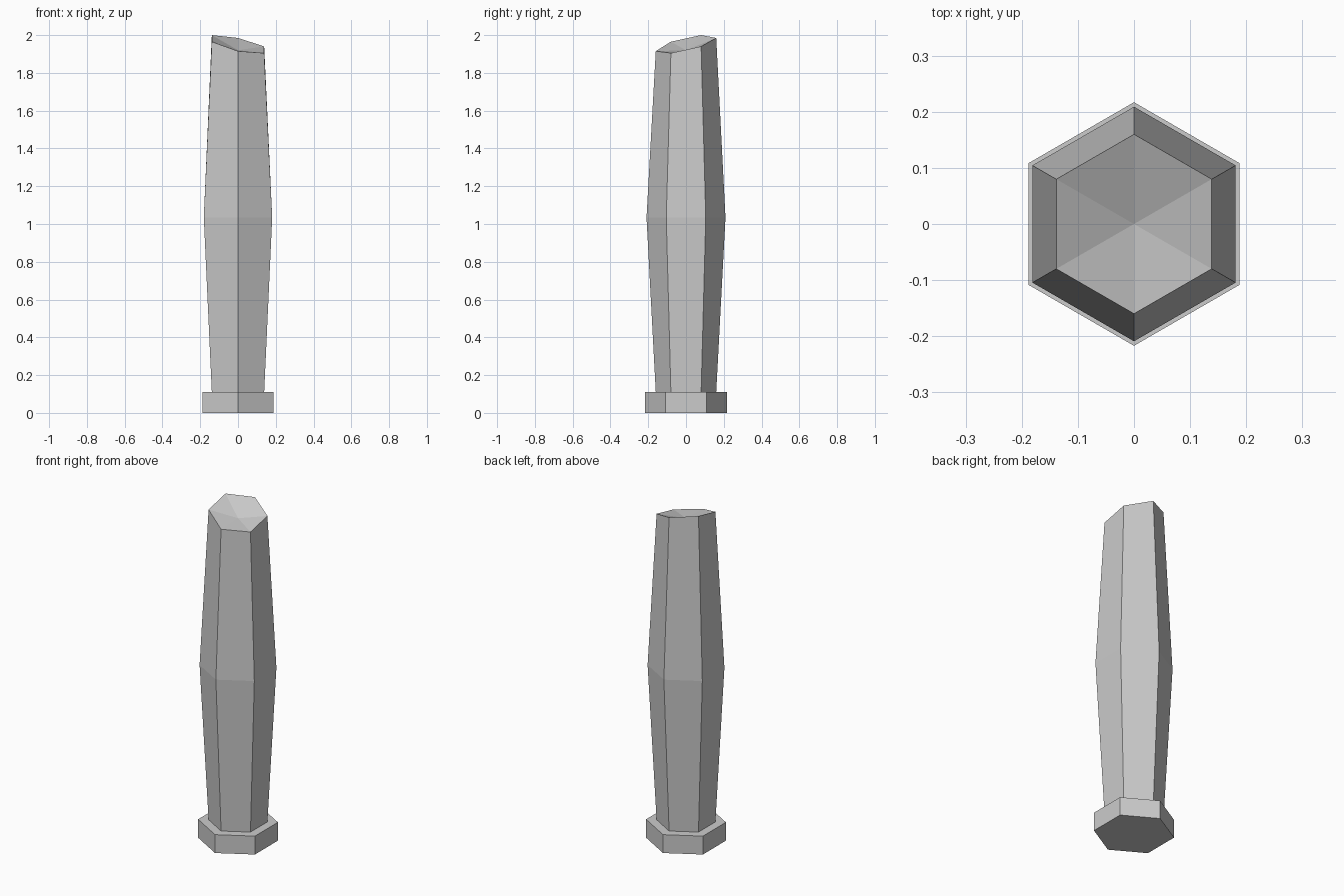
import bpy, bmesh
from math import cos, sin, radians

if "Cube" in bpy.data.objects:
    bpy.data.objects.remove(bpy.data.objects["Cube"])


def hex_ring(bm, radius, heights):
    """Six vertices, counter-clockwise, starting at the back-right corner."""
    return [bm.verts.new((radius * cos(radians(30 + 60 * i)),
                          radius * sin(radians(30 + 60 * i)), h))
            for i, h in enumerate(heights)]


def hex_column(name, rings, centre_z=None):
    bm = bmesh.new()
    loops = [hex_ring(bm, r, h) for r, h in rings]
    for low, high in zip(loops, loops[1:]):
        for i in range(6):
            j = (i + 1) % 6
            bm.faces.new((low[i], low[j], high[j], high[i]))
    bm.faces.new(loops[0][::-1])
    top = loops[-1]
    if centre_z is None:
        bm.faces.new(top)
    else:
        centre = bm.verts.new((0, 0, centre_z))
        for i in range(6):
            bm.faces.new((top[i], top[(i + 1) % 6], centre))
    mesh = bpy.data.meshes.new(name)
    bm.to_mesh(mesh)
    bm.free()
    obj = bpy.data.objects.new(name, mesh)
    bpy.context.collection.objects.link(obj)
    return obj


# Foot plate
hex_column("base", [(0.217, [0.0] * 6), (0.217, [0.11] * 6)])

# Bulging shaft with an uneven, slightly hollow broken top
broken_rim = [1.94, 1.985, 2.0, 1.965, 1.915, 1.905]
hex_column("broken_shaft",
           [(0.16, [0.11] * 6), (0.209, [1.034] * 6), (0.16, broken_rim)],
           centre_z=1.92)
